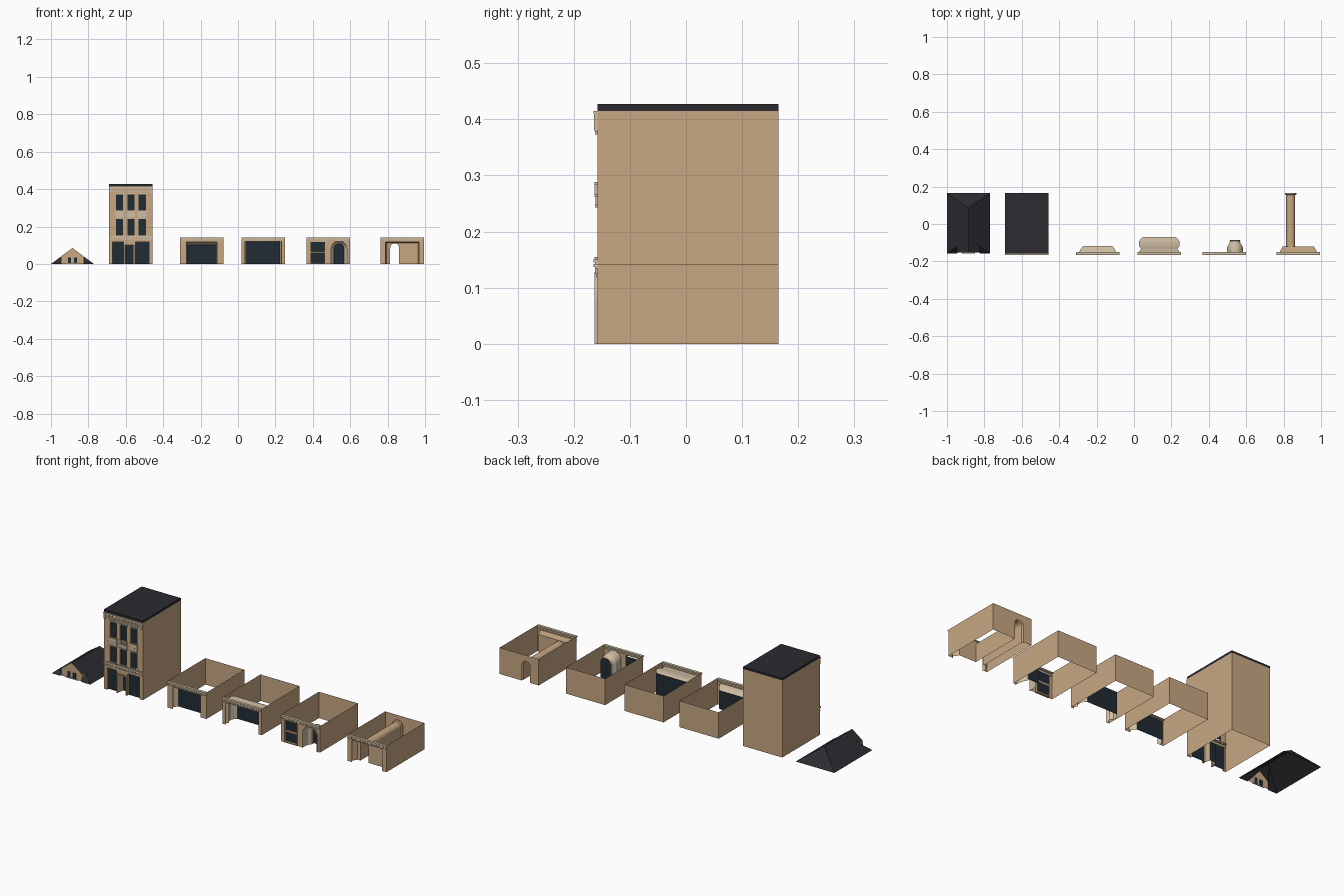
import bpy, bmesh, math

if "Cube" in bpy.data.objects:
    bpy.data.objects.remove(bpy.data.objects["Cube"])

def mat(name, c):
    m = bpy.data.materials.new(name)
    m.diffuse_color = (*c, 1)
    m.use_nodes = True
    m.node_tree.nodes["Principled BSDF"].inputs["Base Color"].default_value = m.diffuse_color
    return m

TAN = mat("tan_stone", (0.58, 0.39, 0.225))
TRIM = mat("cream_trim", (0.62, 0.51, 0.37))
GLASS = mat("dark_glass", (0.015, 0.025, 0.035))
SLATE = mat("slate", (0.025, 0.024, 0.03))
FY, BY, HW, H = -0.158, 0.165, 0.1165, 0.142

def mesh(name, verts, faces, m):
    me = bpy.data.meshes.new(name)
    me.from_pydata(verts, [], faces)
    bm = bmesh.new()
    bm.from_mesh(me)
    bmesh.ops.remove_doubles(bm, verts=bm.verts, dist=1e-5)
    bmesh.ops.recalc_face_normals(bm, faces=bm.faces)
    bm.to_mesh(me)
    bm.free()
    me.materials.append(m)
    ob = bpy.data.objects.new(name, me)
    bpy.context.collection.objects.link(ob)
    return ob

def quads(name, polys, m):
    v, f = [], []
    for p in polys:
        f.append(range(len(v), len(v) + len(p)))
        v += p
    return mesh(name, v, [list(q) for q in f], m)

def boxes(name, items, m):
    """Each item is x0, x1, y0, y1, z0, z1."""
    v, f = [], []
    for x0, x1, y0, y1, z0, z1 in items:
        n = len(v)
        v += [(x, y, z) for x in (x0, x1) for y in (y0, y1) for z in (z0, z1)]
        f += [[n + i for i in q] for q in ((0, 1, 3, 2), (4, 6, 7, 5), (0, 4, 5, 1),
                                           (2, 3, 7, 6), (0, 2, 6, 4), (1, 5, 7, 3))]
    return mesh(name, v, f, m)

def wall(name, x0, x1, z1, y, holes, z0=0, m=TAN):
    """Flat wall in the xz plane with rectangular openings."""
    xs = sorted({x0, x1, *[v for h in holes for v in h[:2]]})
    zs = sorted({z0, z1, *[v for h in holes for v in h[2:]]})
    cells = []
    for a, b in zip(xs, xs[1:]):
        for c, d in zip(zs, zs[1:]):
            mx, mz = (a + b) / 2, (c + d) / 2
            if not any(h[0] < mx < h[1] and h[2] < mz < h[3] for h in holes):
                cells.append([(a, y, c), (b, y, c), (b, y, d), (a, y, d)])
    return quads(name, cells, m)

def arch(hw, spring, n=12):
    arc = [(-hw * math.cos(math.pi * i / n), spring + hw * math.sin(math.pi * i / n)) for i in range(n + 1)]
    return [(-hw, 0)] + arc + [(hw, 0)]

def rect(hw, z):
    return [(-hw, 0), (-hw, z), (hw, z), (hw, 0)]

def loft(name, rows, m, cap=None):
    """Rows are (y, centre x, section); the last one may be capped with a panel."""
    n = len(rows[0][2])
    v = [(cx + x, y, z) for y, cx, s in rows for x, z in s]
    f = [[r * n + i, r * n + i + 1, (r + 1) * n + i + 1, (r + 1) * n + i]
         for r in range(len(rows) - 1) for i in range(n - 1)]
    mesh(name, v, f, m)
    if cap:
        mesh(name + "_panel", v[-n:], [list(range(n))], cap)

def spandrel(name, cx, hw, spring, y, top):
    p = arch(hw, spring)[1:-1]
    quads(name, [[(cx + a, y, b), (cx + c, y, d), (cx + c, y, top), (cx + a, y, top)]
                 for (a, b), (c, d) in zip(p, p[1:])], TAN)

def shell(name, cx, h, front, back=()):
    """Open box: front wall with openings, plain sides and back."""
    a, b = cx - HW, cx + HW
    wall(name + "_front", a, b, h, FY, front)
    wall(name + "_back", a, b, h, BY, back)
    quads(name + "_sides", [[(x, FY, 0), (x, BY, 0), (x, BY, h), (x, FY, h)] for x in (a, b)], TAN)

def cornice(name, cx, z, n=17):
    a, b = cx - HW, cx + HW
    boxes(name, [(a, b, -.165, -.15, z - .005, z), (a, b, -.162, -.152, z - .009, z - .005),
                 (a, b, -.1605, -.155, z - .022, z - .019)], TRIM)
    s = 2 * HW / n
    boxes(name + "_dentils", [(a + s * (i + .25), a + s * (i + .75), -.162, FY, z - .017, z - .009)
                              for i in range(n)], TRIM)

# attic roof: hip at the back, open gable dormer at the front
X = -.885
def P(x, y, z): return (X + x, y, z)
roof, cheeks = [], []
C, B, D = P(0, -.075, .084), P(0, .085, .084), P(0, -.152, .0855)
for s in (-1, 1):
    A, K = P(s * .115, FY, 0), P(s * .115, BY, 0)
    E, V, G = P(s * .062, -.152, .039), P(s * .062, -.12, .039), P(s * .062, FY, 0)
    roof += [[A, K, B, C], [A, G, V, C], [D, E, V, C]]
    cheeks.append([E, V, G])
roof.append([P(-.115, BY, 0), P(.115, BY, 0), B])
quads("attic_roof", roof, SLATE)
quads("dormer_cheeks", cheeks, TAN)
quads("dormer_gable", [[P(-.062, -.152, 0), P(.062, -.152, 0), P(.062, -.152, .039), D, P(-.062, -.152, .039)]], TAN)
boxes("dormer_windows", [(X + c - .009, X + c + .009, -.1535, -.1505, .004, .034) for c in (-.016, .016)], GLASS)
boxes("dormer_sill", [(X - .035, X + .035, -.157, -.152, 0, .004)], TRIM)

# tall town house
T = -.573
bays = [T + d for d in (-.061, 0, .061)]
wins = [(b - .019, b + .019, z0, z1) for b in bays for z0, z1 in ((.155, .24), (.288, .37))]
shops = [(T - .097, T - .04, 0, .118), (T + .024, T + .097, 0, .118)]
door = (T - .034, T + .018, 0, .1)
shell("house", T, .415, wins + shops + [door])
boxes("house_roof", [(T - HW, T + HW, FY, BY, .415, .427)], SLATE)
for i, (a, b, c, d) in enumerate(wins + shops):
    dep = FY + (.008 if i < 6 else .012)
    boxes(f"house_reveal_{i}", [(a - .002, a, FY, dep, c, d), (b, b + .002, FY, dep, c, d),
                                (a, b, FY, dep, d, d + .002)], TAN)
    quads(f"house_glass_{i}", [[(a, dep, c), (b, dep, c), (b, dep, d), (a, dep, d)]], GLASS)
loft("house_door_recess", [(FY, T - .008, rect(.026, .1)), (-.12, T - .008, rect(.018, .1))], TAN, GLASS)
boxes("house_door_posts", [(T - .008 + s - .003, T - .008 + s + .003, -.162, -.15, 0, .104)
                           for s in (-.027, .027)] + [(T - .037, T + .021, -.162, -.152, .1, .106)], TRIM)
cornice("house_top_cornice", T, .415)
boxes("house_frieze", [(T - HW, T + HW, -.161, -.155, .384, .388)], TRIM)
boxes("house_brackets", [(T + s * .11 - .005, T + s * .11 + .005, -.164, FY, .38, .41) for s in (-1, 1)], TRIM)
cornice("house_shop_cornice", T, .15)
boxes("house_sills", [(b - .025, b + .025, -.163, FY, z, z + .005) for b in bays for z in (.15, .283, .262)], TRIM)
boxes("house_lintels", [(b - .024, b + .024, -.162, FY, z, z + .006) for b in bays for z in (.243, .373)], TRIM)
boxes("house_aprons", [(b - .022, b + .022, -.161, FY, .25, .283) for b in bays], TRIM)
boxes("house_balusters", [(b + k * .009 - .002, b + k * .009 + .002, -.163, FY, .264, .285)
                          for b in bays for k in range(-2, 3)], TRIM)

# low unit with a splayed shop recess
c = -.194
shell("splayed_shop", c, H, [(c - .082, c + .082, 0, .118)])
loft("splayed_recess", [(FY, c, rect(.082, .118)), (-.15, c, rect(.098, .116)), (-.132, c, rect(.09, .11)),
                        (-.118, c, rect(.078, .1))], TRIM, GLASS)
cornice("splayed_cornice", c, H)

# low unit with a wide recess and coved ceiling
c = .135
shell("wide_shop", c, H, [(c - .098, c + .098, 0, .122)])
loft("wide_recess", [(FY, c, rect(.098, .122)), (-.148, c, rect(.108, .122)), (-.133, c, rect(.096, .123)),
                     (-.118, c, rect(.108, .126)), (-.095, c, rect(.109, .127)), (-.08, c, rect(.1, .125)),
                     (-.07, c, rect(.09, .12))], TRIM, GLASS)
cornice("wide_cornice", c, H)

# low unit with a window and an arched doorway
c, ax = .483, .54
shell("arch_shop", c, H, [(c - .092, c - .02, .005, .118), (ax - .043, ax + .043, 0, .13)])
spandrel("arch_spandrel", ax, .043, .082, FY, .13)
loft("arch_recess", [(FY, ax, arch(.043, .082)), (-.135, ax, arch(.043, .08)), (-.118, ax, arch(.04, .08)),
                     (-.105, ax, arch(.03, .08)), (-.092, ax, arch(.027, .08)), (-.085, ax, arch(.03, .08))],
     TRIM, GLASS)
loft("arch_surround", [(-.158, ax, arch(.047, .081)), (-.163, ax, arch(.047, .081)),
                       (-.163, ax, arch(.042, .081)), (-.158, ax, arch(.042, .081))], TRIM)
wall("arch_shop_glass", c - .092, c - .02, .118, -.15, [], .005, GLASS)
boxes("arch_shop_window_frame", [(c - .095, c - .092, -.161, -.149, 0, .12), (c - .02, c - .017, -.161, -.149, 0, .12),
                                 (c - .092, c - .02, -.16, -.149, .058, .066),
                                 (c - .095, c - .017, -.162, -.149, .001, .006)], TAN)
cornice("arch_cornice", c, H)

# low unit with a passage running through to the back
c, px = .879, .838
shell("passage_unit", c, H, [(c - .09, c + .09, 0, .118)], [(px - .024, px + .024, 0, .112)])
loft("passage_recess", [(FY, c, rect(.09, .118)), (-.15, c, rect(.1, .116)), (-.12, c, rect(.083, .112))], TAN)
wall("passage_recess_wall", c - .083, c + .083, .112, -.12, [(px - .024, px + .024, 0, .112)])
for n, y in (("front", -.12), ("back", BY)):
    spandrel("passage_spandrel_" + n, px, .024, .086, y, .112)
loft("passage_tunnel", [(-.12, px, arch(.024, .086)), (.155, px, arch(.024, .086)), (.158, px, arch(.031, .086)),
                        (.165, px, arch(.031, .086))], TAN)
cornice("passage_cornice", c, H)
